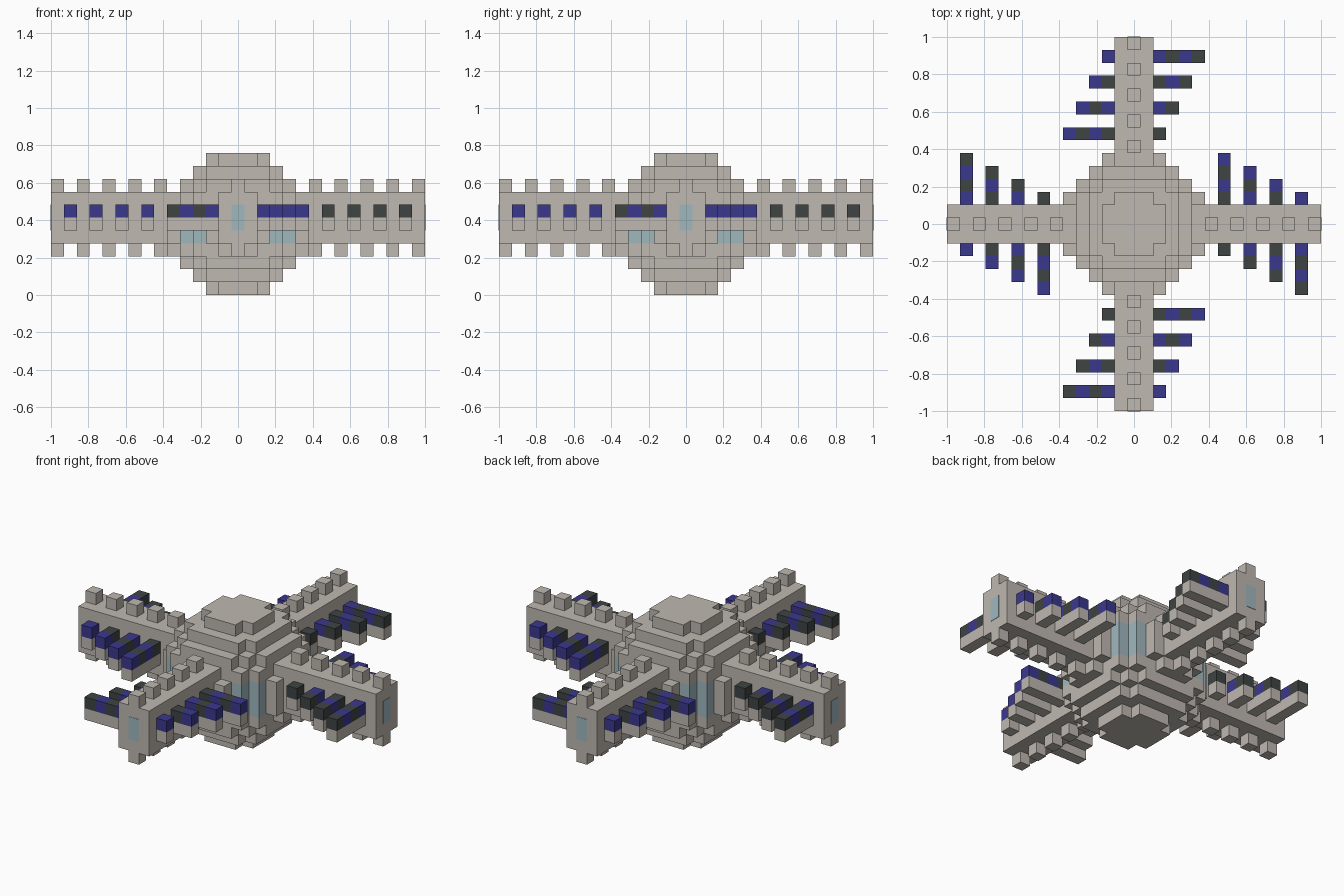
import bpy, bmesh, math
from mathutils import Matrix, Vector

U = 2 / 29          # one block
MID = 5.5           # height of the core centre, in blocks

cube = bpy.data.objects.get("Cube")
if cube:
    bpy.data.objects.remove(cube)


def material(name, r, g, b):
    m = bpy.data.materials.new(name)
    m.use_nodes = True
    m.diffuse_color = (r, g, b, 1)
    bsdf = m.node_tree.nodes["Principled BSDF"]
    bsdf.inputs["Base Color"].default_value = (r, g, b, 1)
    bsdf.inputs["Roughness"].default_value = 0.8
    return m


stone = material("warm grey", 0.52, 0.48, 0.435)
blue = material("deep blue", 0.044, 0.04, 0.27)
dark = material("charcoal", 0.049, 0.058, 0.057)
glass = material("pale glass", 0.35, 0.48, 0.515)


def box(bm, x, y, z, mat=0):
    """Add a box from (low, high) ranges given in blocks."""
    size = [r[1] - r[0] for r in (x, y, z)]
    mid = [(r[0] + r[1]) / 2 for r in (x, y, z)]
    m = Matrix.Translation(mid) @ Matrix.Diagonal((*size, 1))
    verts = bmesh.ops.create_cube(bm, size=1, matrix=m)["verts"]
    for f in {f for v in verts for f in v.link_faces}:
        f.material_index = mat


def mesh_from(bm, name, *mats):
    bmesh.ops.scale(bm, vec=(U, U, U), verts=bm.verts)
    me = bpy.data.meshes.new(name)
    bm.to_mesh(me)
    bm.free()
    for m in mats:
        me.materials.append(m)
    return me


def place(me, name, turn=0):
    ob = bpy.data.objects.new(name, me)
    ob.rotation_euler.z = turn
    bpy.context.scene.collection.objects.link(ob)


# Core: a ball of blocks, only outer faces, glass at the four corners
span = range(-5, 6)
cells = {(x, y, z) for x in span for y in span for z in span
         if x * x + y * y + z * z <= MID ** 2}
bm = bmesh.new()
for c in cells:
    window = {abs(c[0]), abs(c[1])} == {3, 4} and abs(c[2]) <= 1
    for axis in range(3):
        for side in (-1, 1):
            n = Vector((0, 0, 0))
            n[axis] = side
            p = Vector(c)
            if tuple(int(k) for k in p + n) in cells:
                continue
            a = Vector((0, 0, 0))
            a[(axis + 1) % 3] = 0.5
            b = n.cross(a)
            middle = p + n / 2 + Vector((0, 0, MID))
            face = bm.faces.new([bm.verts.new(middle + q)
                                 for q in (-a - b, a - b, a + b, b - a)])
            face.material_index = int(window)
bmesh.ops.remove_doubles(bm, verts=bm.verts, dist=0.01)
place(mesh_from(bm, "core", stone, glass), "core")

# Arm with studs above and below
bm = bmesh.new()
box(bm, (-1.5, 1.5), (-14.5, -5.5), (4, 8))
for i in range(5):
    y = -5.5 - 2 * i
    for z in (3, 8):
        box(bm, (-0.5, 0.5), (y - 1, y), (z, z + 1))
arm = mesh_from(bm, "arm", stone)

# Window plate on the arm tip
bm = bmesh.new()
box(bm, (-0.5, 0.5), (-14.53, -14.48), (5, 7))
tip_window = mesh_from(bm, "tip_window", glass)


def side_bars(name, side, lengths, tip):
    """Grey bars capped with alternating blocks, counted from the tip."""
    bm = bmesh.new()
    for i, n in enumerate(lengths):
        y = (-7.5 - 2 * i, -6.5 - 2 * i)
        box(bm, sorted((side * 1.5, side * (1.5 + n))), y, (5, 6))
        for k in range(n):
            start = 1.5 + k
            colour = 1 + (tip + n - 1 - k) % 2
            box(bm, sorted((side * start, side * (start + 1))), y, (6, 7), colour)
    return mesh_from(bm, name, stone, blue, dark)


left_bars = side_bars("left_bars", 1, (4, 3, 2, 1), 0)
right_bars = side_bars("right_bars", -1, (1, 2, 3, 4), 1)

# Four identical arms around the core
for i, where in enumerate(("front", "left", "back", "right")):
    for me in (arm, tip_window, left_bars, right_bars):
        place(me, where + "_" + me.name, i * math.pi / 2)
